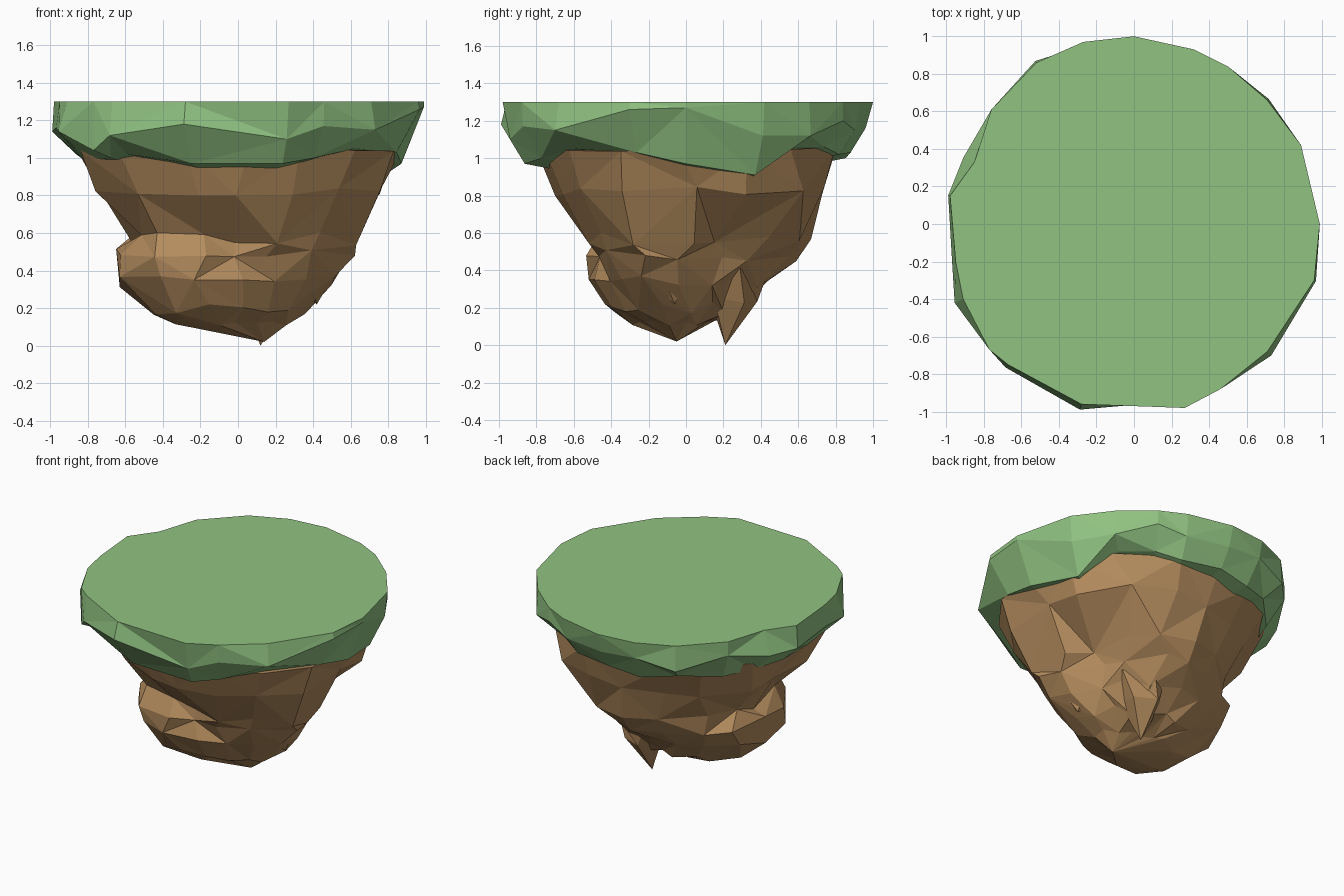
import bpy, bmesh, math, random
from mathutils import Vector

if "Cube" in bpy.data.objects:
    bpy.data.objects.remove(bpy.data.objects["Cube"])

random.seed(4)

def material(name, col):
    m = bpy.data.materials.new(name)
    m.diffuse_color = (*col, 1)
    m.use_nodes = True
    m.node_tree.nodes["Principled BSDF"].inputs["Base Color"].default_value = m.diffuse_color
    return m

grass = material("grass", (0.28, 0.54, 0.22))
earth = material("earth", (0.45, 0.26, 0.11))

def loft(name, rings, tip, mat):
    """Skin rings from top to bottom with triangles; flat top, fan to the tip."""
    bm = bmesh.new()
    vr = [[bm.verts.new(p) for p in r] for r in rings]
    n = len(vr[0])
    bm.faces.new(vr[0])
    for k, (a, b) in enumerate(zip(vr, vr[1:])):
        for i in range(n):
            j = (i + 1) % n
            if (i + k) % 2:
                bm.faces.new((a[i], b[i], b[j]))
                bm.faces.new((a[i], b[j], a[j]))
            else:
                bm.faces.new((a[i], b[i], a[j]))
                bm.faces.new((a[j], b[i], b[j]))
    t = bm.verts.new(tip)
    for i in range(n):
        bm.faces.new((vr[-1][i], t, vr[-1][(i + 1) % n]))
    bmesh.ops.recalc_face_normals(bm, faces=bm.faces)
    me = bpy.data.meshes.new(name)
    bm.to_mesh(me)
    bm.free()
    me.materials.append(mat)
    ob = bpy.data.objects.new(name, me)
    bpy.context.collection.objects.link(ob)
    return ob

# Grass cap: flat outline, outer lip, and ragged lower edge
outline = [(.99, 0), (.89, .42), (.71, .66), (.5, .84), (.32, .93), (0, 1), (-.27, .97),
           (-.52, .86), (-.76, .61), (-.85, .33), (-.98, .15), (-.95, -.2), (-.91, -.4),
           (-.77, -.67), (-.67, -.75), (-.28, -.96), (.27, -.98), (.46, -.88), (.71, -.68), (.96, -.3)]
lip_scale = [1, .98, 1.01, 1, .97, .96, .98, 1.01, 1, 1.07, 1.01, 1.02, 1.05, 1, 1.02, 1.03, .96, .99, 1.03, 1.01]
lip_z = [1.27, 1.12, 1.12, 1.2, 1.15, 1.16, 1.18, 1.12, 1.2, 1.14, 1.14, 1.16, 1.14, 1.04, 1.12,
         1.18, 1.1, 1.17, 1.15, 1.26]
low_z = [.97, .91, 1.06, 1.06, 1.02, 1.03, 1.0, 1.03, 1.0, .98, 1.02, 1.0, .99, 1.0, 1.02,
         .97, .97, 1.0, 1.05, 1.03]
top = [(x, y, 1.3) for x, y in outline]
lip = [(x * s, y * s, z) for (x, y), s, z in zip(outline, lip_scale, lip_z)]
low = [(x * .88, y * .88, z) for (x, y), z in zip(outline, low_z)]
under = [(x * .72, y * .72, z - .03) for (x, y), z in zip(outline, low_z)]
loft("grass_cap", [top, lip, low, under], (0, -.1, .92), grass)

# Rock body: radii at 16 directions, counter-clockwise from +x
levels = [
    (1.05, [.87, .89, .86, .84, .8, .82, .86, .87, .87, .93, .88, .82, .8, .83, .88, .9]),
    (.82, [.77, .82, .83, .78, .73, .7, .73, .74, .74, .81, .75, .7, .7, .72, .78, .83]),
    (.57, [.62, .49, .6, .67, .67, .62, .59, .58, .57, .58, .6, .5, .45, .56, .63, .69]),
    (.48, [.58, .45, .48, .58, .59, .55, .57, .64, .65, .66, .66, .56, .46, .49, .58, .66]),
    (.34, [.5, .41, .4, .42, .44, .45, .51, .6, .63, .67, .63, .57, .49, .45, .5, .57]),
    (.2, [.36, .31, .28, .3, .3, .31, .35, .42, .45, .49, .5, .46, .4, .36, .37, .4]),
    (.12, [.26, .18, .14, .12, .1, .14, .2, .26, .32, .37, .36, .3, .25, .24, .25, .27]),
]
rings = []
for k, (z, radii) in enumerate(levels):
    ring = []
    for i, r in enumerate(radii):
        a = math.radians(22.5 * i + random.uniform(-5, 5))
        dz = random.uniform(-.035, .035) if 0 < k < 6 else random.uniform(-.015, .015)
        ring.append((r * math.cos(a), r * math.sin(a), z + dz))
    rings.append(ring)
loft("rock_body", rings, (.14, -.05, .02), earth)

# Hanging spikes and side lumps: small tapered crags
def crag(name, base, tip, radius, sides=5):
    base, tip = Vector(base), Vector(tip)
    q = (base - tip).to_track_quat('Z', 'Y')
    rs = []
    for f, s in ((0, 1), (.5, .7)):
        c = base.lerp(tip, f)
        rs.append([c + q @ Vector((radius * s * math.cos(t), radius * s * math.sin(t), 0))
                   for t in (math.tau * i / sides + f for i in range(sides))])
    loft(name, rs, tip, earth)

crag("back_spike", (.17, .28, .5), (.12, .21, 0), .2)
crag("right_lump", (.38, -.1, .42), (.42, -.06, .22), .13)
crag("back_lump", (.1, .46, .62), (.05, .5, .41), .14)
crag("left_lump", (-.22, -.13, .3), (-.16, -.12, .1), .18)
